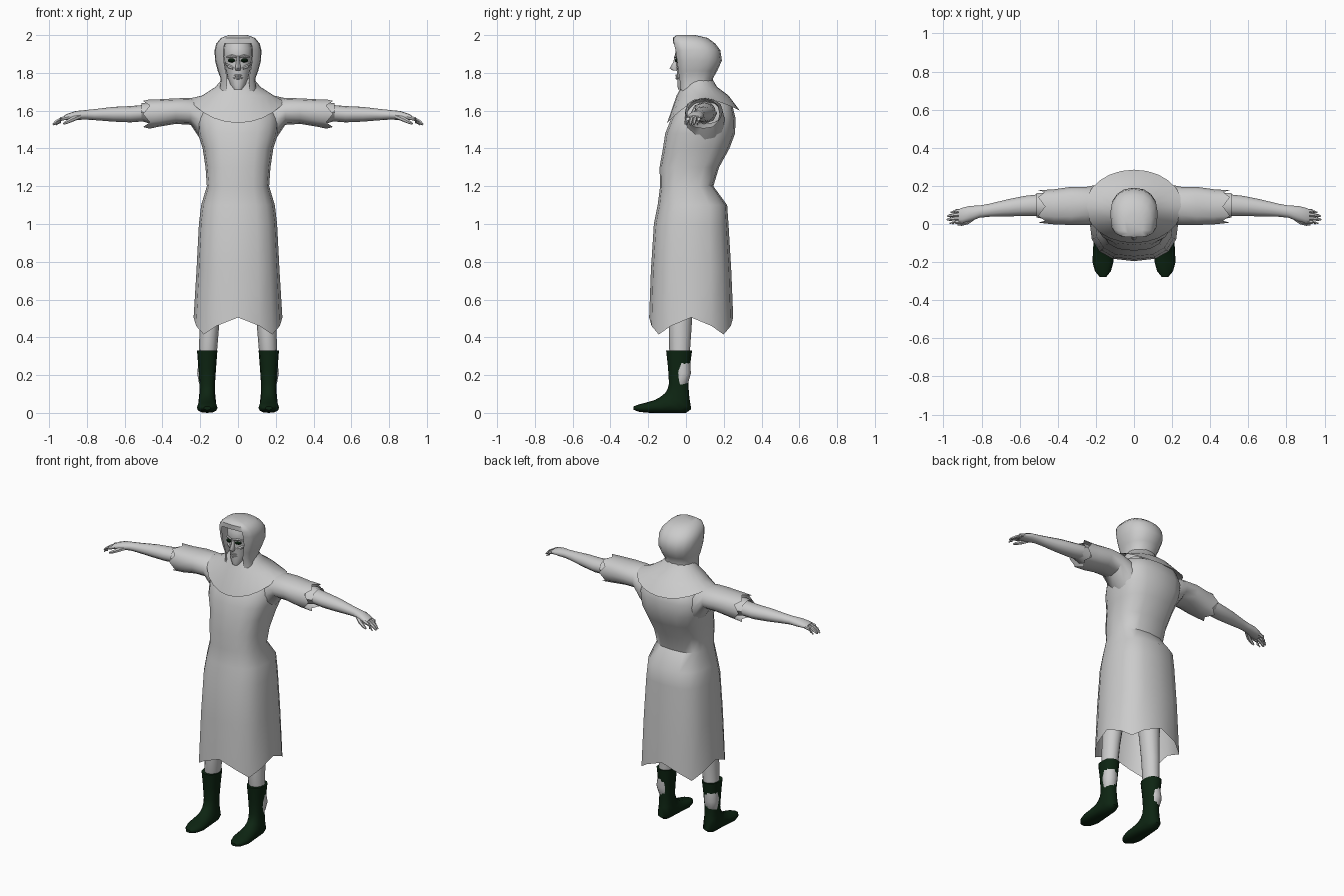
import bpy, bmesh, math
from mathutils import Vector


def material(name, rgb):
    m = bpy.data.materials.new(name)
    m.diffuse_color = (*rgb, 1)
    return m


CLOTH = material("pale_grey", (0.6, 0.6, 0.6))
GREEN = material("dark_green", (0.004, 0.018, 0.006))


def ring(c, u, v, n=16, pu=1.0, pv=None):
    """Closed oval of n points around c; u and v are half axes, powers below 1 make it squarer.
    pv is the power used on the -v half."""
    pts = []
    for i in range(n):
        a = 2 * math.pi * i / n
        co, si = math.cos(a), math.sin(a)
        p = pv if (pv and si < -1e-6) else pu
        f = lambda t: math.copysign(abs(t) ** p, t) if abs(t) > 1e-6 else 0.0
        pts.append(Vector(c) + Vector(u) * f(co) + Vector(v) * f(si))
    return pts


def level(z, rx, yf, yb, x=0.0, **kw):
    """Horizontal ring from its half width and its front and back y."""
    return ring((x, (yf + yb) / 2, z), (rx, 0, 0), (0, (yb - yf) / 2, 0), **kw)


def across(x, y, ry, z0, z1, n=12, p=1.0):
    """Ring facing along x from its bottom and top z."""
    return ring((x, y, (z0 + z1) / 2), (0, ry, 0), (0, 0, (z1 - z0) / 2), n, p)


def loft(name, rings, mat=CLOTH, start=False, end=False, skip=None, mirror=False, angle=45):
    bm = bmesh.new()
    rows = [[bm.verts.new(p) for p in r] for r in rings]
    n = len(rows[0])
    for j in range(len(rows) - 1):
        for i in range(n):
            if skip and skip(j, i):
                continue
            k = (i + 1) % n
            bm.faces.new((rows[j][i], rows[j][k], rows[j + 1][k], rows[j + 1][i]))
    if start:
        bm.faces.new(rows[0])
    if end:
        bm.faces.new(rows[-1])
    bmesh.ops.recalc_face_normals(bm, faces=bm.faces)
    me = bpy.data.meshes.new(name)
    bm.to_mesh(me)
    bm.free()
    me.materials.append(mat)
    me.polygons.foreach_set("use_smooth", [True] * len(me.polygons))
    me.set_sharp_from_angle(angle=math.radians(angle))
    ob = bpy.data.objects.new(name, me)
    bpy.context.collection.objects.link(ob)
    if mirror:
        ob.modifiers.new("mirror", 'MIRROR').use_mirror_merge = False
    return ob


def tube(name, pts, mirror=False, mat=CLOTH, n=6):
    """Tapered round tube through (x, y, z, radius) points."""
    rings = []
    for i, q in enumerate(pts):
        a, b = Vector(pts[max(i - 1, 0)][:3]), Vector(pts[min(i + 1, len(pts) - 1)][:3])
        d = (b - a).normalized()
        u = d.orthogonal().normalized()
        rings.append(ring(q[:3], u * q[3], d.cross(u) * q[3], n))
    return loft(name, rings, mat, True, True, mirror=mirror)


# Robe: pointed hem, waist, chest and shoulders
body = [(0.46, 0.235, -0.195, 0.25), (0.75, 0.22, -0.186, 0.24), (1.0, 0.207, -0.17, 0.225),
        (1.1, 0.195, -0.15, 0.218), (1.2, 0.165, -0.137, 0.145), (1.3, 0.172, -0.14, 0.175),
        (1.4, 0.187, -0.122, 0.23), (1.48, 0.213, -0.11, 0.26), (1.56, 0.22, -0.078, 0.262),
        (1.63, 0.19, -0.035, 0.245), (1.68, 0.1, 0.0, 0.18)]
robe = [level(*b, pu=0.75) for b in body]
for i, p in enumerate(robe[0]):
    p.z = 0.46 + 0.045 * math.cos(4 * 2 * math.pi * i / 16)
loft("robe", robe, end=True)

# Sleeves with ragged ends and a narrower inner cuff
sleeve = [across(0.14, 0.1, 0.1, 1.38, 1.65), across(0.2, 0.1, 0.105, 1.45, 1.66),
          across(0.25, 0.095, 0.1, 1.525, 1.668), across(0.33, 0.095, 0.1, 1.53, 1.665, p=0.85),
          across(0.42, 0.09, 0.092, 1.515, 1.66, p=0.8), across(0.485, 0.092, 0.085, 1.505, 1.66, p=0.8)]
for i, p in enumerate(sleeve[-1]):
    p.x += 0.018 * (-1) ** i
loft("sleeve", sleeve, mirror=True)
loft("inner_cuff", [across(0.46, 0.095, 0.07, 1.53, 1.645, 8), across(0.512, 0.098, 0.064, 1.545, 1.64, 8)],
     mirror=True)

# Arms and hands
arm = [(0.3, 0.1, 0.055, 1.55, 1.65), (0.48, 0.1, 0.058, 1.545, 1.632), (0.57, 0.095, 0.053, 1.538, 1.624),
       (0.66, 0.085, 0.045, 1.542, 1.62), (0.76, 0.072, 0.034, 1.55, 1.608), (0.81, 0.065, 0.032, 1.553, 1.603),
       (0.86, 0.055, 0.04, 1.55, 1.598), (0.9, 0.045, 0.04, 1.55, 1.585), (0.92, 0.042, 0.036, 1.55, 1.574)]
loft("arm", [across(*a) for a in arm], start=True, end=True, mirror=True, angle=60)
for k in range(4):
    y = 0.014 + 0.019 * k
    reach = (0.965, 0.98, 0.978, 0.96)[k]
    tube("finger", [(0.895, y, 1.566, 0.011), (0.935, y - 0.004, 1.556, 0.0105),
                    (reach - 0.015, y - 0.008, 1.539, 0.009), (reach, y - 0.01, 1.526, 0.005)], True)
tube("thumb", [(0.84, 0.035, 1.57, 0.014), (0.875, 0.01, 1.555, 0.013),
               (0.905, 0.0, 1.54, 0.01), (0.925, -0.003, 1.53, 0.005)], True)

# Shoulder cape, dipping to a point at the front and back
rim = level(1.66, 0.255, -0.1, 0.285, n=24)
for i, p in enumerate(rim):
    s = math.sin(2 * math.pi * i / 24)
    p.z = 1.665 - (0.13 if s < 0 else 0.065) * abs(s) ** 1.5
loft("cape", [rim, level(1.68, 0.19, -0.05, 0.225, n=24), level(1.725, 0.12, -0.025, 0.165, n=24),
              level(1.77, 0.082, -0.01, 0.138, n=24)])

# Hood, open around the face
hood = [(1.705, 0.1, -0.03, 0.15), (1.77, 0.092, -0.038, 0.142), (1.81, 0.107, -0.045, 0.165),
        (1.865, 0.122, -0.052, 0.19), (1.92, 0.124, -0.06, 0.182), (1.955, 0.115, -0.068, 0.155),
        (1.985, 0.09, -0.07, 0.115), (2.0, 0.05, -0.05, 0.05)]
loft("hood", [level(*h, pu=0.9, pv=0.5) for h in hood], end=True,
     skip=lambda j, i: j < 5 and i in (11, 12))

# Face
head = [(1.712, 0.026, -0.042, 0.03), (1.735, 0.042, -0.046, 0.06), (1.77, 0.054, -0.045, 0.08),
        (1.82, 0.066, -0.05, 0.1), (1.845, 0.072, -0.052, 0.1), (1.865, 0.074, -0.05, 0.1),
        (1.89, 0.076, -0.058, 0.1), (1.93, 0.076, -0.055, 0.1), (1.965, 0.065, -0.04, 0.08)]
loft("face", [level(*h) for h in head], start=True, end=True)
loft("nose", [level(1.89, 0.008, -0.06, -0.04, n=8), level(1.855, 0.01, -0.068, -0.04, n=8),
              level(1.825, 0.016, -0.087, -0.04, n=8), level(1.812, 0.012, -0.07, -0.04, n=8)],
     start=True, end=True)
tube("eye", [(0.016, -0.05, 1.865, 0.004), (0.026, -0.05, 1.866, 0.01),
             (0.042, -0.044, 1.866, 0.01), (0.052, -0.038, 1.865, 0.004)], True, GREEN)
tube("brow", [(0.008, -0.058, 1.884, 0.006), (0.032, -0.052, 1.89, 0.008), (0.06, -0.03, 1.882, 0.005)], True)
tube("cheekbone", [(0.025, -0.043, 1.825, 0.008), (0.048, -0.03, 1.835, 0.011), (0.066, -0.006, 1.85, 0.006)], True)
for z in (1.772, 1.786):
    tube("lip", [(-0.026, -0.036, z, 0.003), (0, -0.05, z, 0.007), (0.026, -0.036, z, 0.003)])

# Legs; the calf pokes slightly through the outer back of the boot
leg = [(0.12, 0.03, -0.07, -0.01, 0.16), (0.16, 0.04, -0.06, 0.012, 0.167), (0.21, 0.044, -0.06, 0.026, 0.172),
       (0.27, 0.042, -0.07, 0.022, 0.167), (0.34, 0.048, -0.09, 0.022, 0.158), (0.46, 0.052, -0.09, 0.03, 0.152),
       (0.6, 0.06, -0.09, 0.04, 0.14), (0.85, 0.075, -0.09, 0.07, 0.11)]
loft("leg", [level(*r, n=12) for r in leg], start=True, end=True, mirror=True)

# Boots: rings swing from the upright shaft to the toe, each given by back y, z, front y, z, half width
boot = [(0.032, 0.33, -0.105, 0.33, 0.054), (0.02, 0.24, -0.095, 0.24, 0.047),
        (0.012, 0.15, -0.09, 0.155, 0.041), (0.018, 0.08, -0.098, 0.125, 0.042),
        (0.028, 0.02, -0.11, 0.105, 0.046), (0.0, 0.0, -0.135, 0.085, 0.048),
        (-0.11, 0.0, -0.165, 0.068, 0.052), (-0.19, 0.0, -0.21, 0.055, 0.055),
        (-0.245, 0.005, -0.25, 0.045, 0.042), (-0.277, 0.016, -0.277, 0.034, 0.018)]
rings = []
for yb, zb, yf, zf, w in boot:
    b, f = Vector((0.163, yb, zb)), Vector((0.163, yf, zf))
    rings.append(ring((b + f) / 2, (w, 0, 0), (b - f) / 2, 12, 0.85))
loft("boot", rings, GREEN, True, True, mirror=True)
